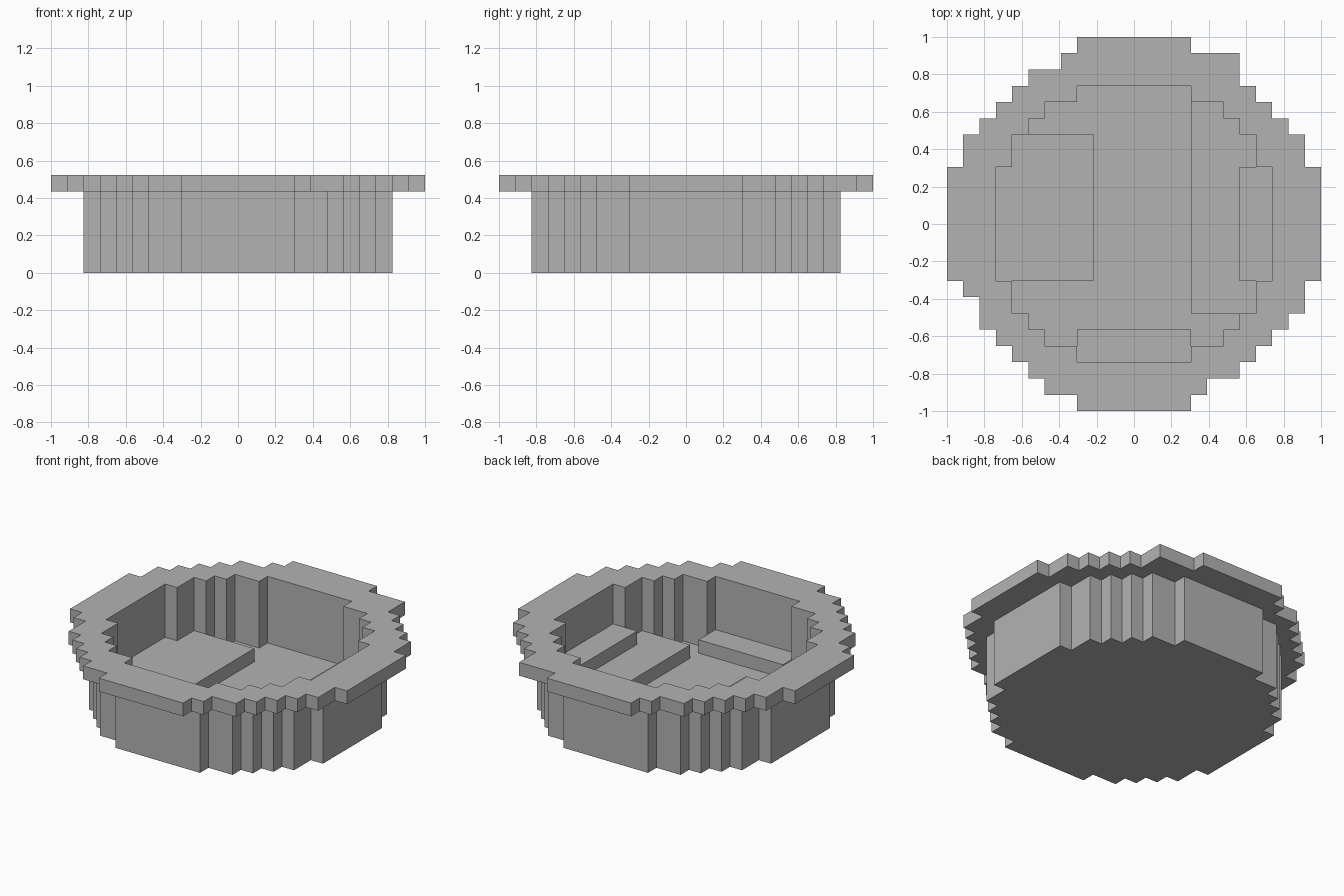
import bpy
import bmesh

if "Cube" in bpy.data.objects:
    bpy.data.objects.remove(bpy.data.objects["Cube"])

U = 2 / 23  # one block of the stepped design

grey = bpy.data.materials.new("plain_grey")
grey.use_nodes = True
colour = (0.45, 0.45, 0.45, 1)
grey.diffuse_color = colour
grey.node_tree.nodes["Principled BSDF"].inputs["Base Color"].default_value = colour


def stepped_circle(*quadrants):
    """Closed outline from stair corners of the four quadrants, counter-clockwise."""
    outline = []
    signs = [(1, 1), (-1, 1), (-1, -1), (1, -1)]
    for i, (sx, sy) in enumerate(signs):
        corners = quadrants[i % len(quadrants)]
        path = [corners[0]]
        for (_, y0), (x, y) in zip(corners, corners[1:]):
            path += [(x, y0), (x, y)]
        if i % 2:
            path.reverse()
        outline += [(sx * x, sy * y) for x, y in path]
    return outline


def prism(name, outline, bottom, top, capped=True):
    """Extrude an outline between two heights, all in blocks."""
    bm = bmesh.new()
    base = bm.faces.new([bm.verts.new((x * U, y * U, bottom * U)) for x, y in outline])
    new = bmesh.ops.extrude_face_region(bm, geom=[base], use_keep_orig=True)["geom"]
    raised = [v for v in new if isinstance(v, bmesh.types.BMVert)]
    bmesh.ops.translate(bm, verts=raised, vec=(0, 0, (top - bottom) * U))
    bmesh.ops.recalc_face_normals(bm, faces=bm.faces)
    if not capped:
        bmesh.ops.delete(bm, geom=[f for f in bm.faces if f.normal.z < -0.5],
                         context='FACES_ONLY')
    mesh = bpy.data.meshes.new(name)
    bm.to_mesh(mesh)
    bm.free()
    mesh.materials.append(grey)
    obj = bpy.data.objects.new(name, mesh)
    bpy.context.collection.objects.link(obj)
    return obj


def combine(target, tool, operation):
    tool.hide_render = True
    mod = target.modifiers.new(operation.lower(), 'BOOLEAN')
    mod.object, mod.operation, mod.solver = tool, operation, 'EXACT'
    bpy.context.view_layer.objects.active = target
    bpy.ops.object.modifier_apply(modifier=mod.name)
    bpy.data.objects.remove(tool)


def box(x0, y0, x1, y1):
    return [(x0, y0), (x1, y0), (x1, y1), (x0, y1)]


# Stair corners (x, y) of each ring, per quadrant
side = [(11.5, 3.5), (10.5, 5.5), (9.5, 6.5), (8.5, 7.5), (7.5, 8.5)]
tip = [(3.5, 11.5)]
back_left = side + [(6.5, 10.5)] + tip
plain = side + [(6.5, 9.5), (4.5, 10.5)] + tip
front_right = [(11.5, 3.5), (10.5, 4.5)] + side[2:] + [(6.5, 9.5), (5.5, 10.5)] + tip
wall = [(9.5, 3.5), (8.5, 5.5), (7.5, 6.5), (6.5, 7.5), (5.5, 8.5), (3.5, 9.5)]
hole = [(8.5, 3.5), (7.5, 5.5), (6.5, 6.5), (5.5, 7.5), (3.5, 8.5)]

# Bowl: wall and wide rim, hollowed down to the floor
bowl = prism("bowl", stepped_circle(wall), 0, 5.5)
rim = prism("rim", stepped_circle(back_left, plain, front_right, plain), 5, 6)
combine(bowl, rim, 'UNION')
cavity = prism("cavity", stepped_circle(hole), 1, 7)
combine(bowl, cavity, 'DIFFERENCE')

# Raised slabs on the floor
prism("right_slab", box(-8.5, -3.5, -2.5, 3.5)[:2]
      + [(-2.5, 5.5), (-7.5, 5.5), (-7.5, 3.5), (-8.5, 3.5)], 1, 2, False)
quarter = stepped_circle(hole)[:len(hole) * 2 - 3]
prism("left_slab", [(3.5, -5.5), (7.5, -5.5), (7.5, -3.5), (8.5, -3.5)]
      + quarter + [(3.5, 7.5)], 1, 2, False)
prism("left_upper_slab", box(6.5, -3.5, 8.5, 3.5), 2, 3, False)
prism("front_slab", box(-3.5, -8.5, 3.5, -6.5), 1, 2, False)
